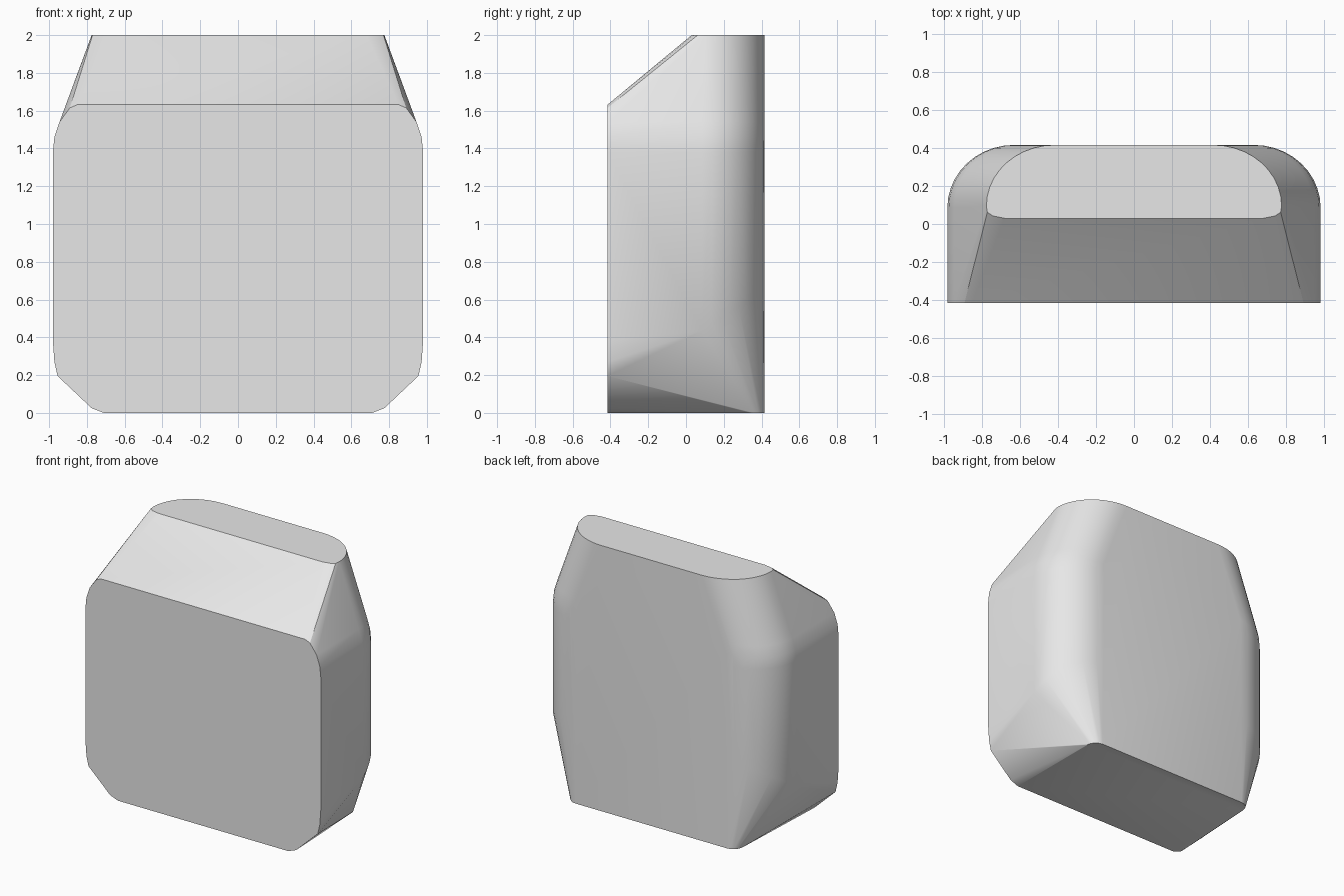
import bpy, bmesh
from math import sin, cos, pi, radians

cube = bpy.data.objects.get("Cube")
if cube:
    bpy.data.objects.remove(cube, do_unlink=True)

BACK, FRONT = 0.415, -0.415


def rear_corner(width, rx, ry, steps=10):
    """Quarter ellipse joining the side (at width) to the back."""
    for i in range(steps + 1):
        a = pi / 2 * i / steps
        yield width - rx + rx * cos(a), BACK - ry + ry * sin(a)


points = []

# Flat front outline
front = [(0.71, 0), (0.775, 0.025), (0.955, 0.195), (0.972, 0.27), (0.98, 0.38),
         (0.98, 1.38), (0.972, 1.46), (0.945, 1.54), (0.89, 1.615), (0.85, 1.632)]
points += [(x, FRONT, z) for x, z in front]

# Top cap: tight corners in front, broad corners behind
points += [(x, y, 2) for x, y in [(0.68, 0.03), (0.74, 0.042), (0.77, 0.062)]]
points += [(x, y, 2) for x, y in rear_corner(0.775, 0.36, 0.32)]

# Shoulder rings, easing into the taper
for width, z in [(0.98, 1.38), (0.972, 1.46), (0.945, 1.54)]:
    points += [(x, y, z) for x, y in rear_corner(width, 0.35, 0.33)]

# Lower ring climbs towards the back
points += [(x, y, 0.38 + 0.65 * max(0, y)) for x, y in rear_corner(0.98, 0.35, 0.33)]

# Base, with small rear corners
points += [(x, y, 0) for x, y in rear_corner(0.71, 0.08, 0.08, 5)]

# Wrap a shell around both mirrored halves
bm = bmesh.new()
for side in (1, -1):
    for x, y, z in points:
        bm.verts.new((side * x, y, z))
hull = bmesh.ops.convex_hull(bm, input=bm.verts[:])
loose = {g for g in hull["geom_interior"] + hull["geom_unused"]
         if isinstance(g, bmesh.types.BMVert) and g.is_valid}
bmesh.ops.delete(bm, geom=list(loose), context="VERTS")
bmesh.ops.dissolve_limit(bm, angle_limit=radians(0.5), verts=bm.verts[:], edges=bm.edges[:])
bmesh.ops.recalc_face_normals(bm, faces=bm.faces[:])
mesh = bpy.data.meshes.new("keycap_body")
bm.to_mesh(mesh)
bm.free()

body = bpy.data.objects.new("rounded_block", mesh)
bpy.context.collection.objects.link(body)

grey = bpy.data.materials.new("light_grey")
grey.use_nodes = True
grey.diffuse_color = (0.8, 0.8, 0.8, 1)
grey.node_tree.nodes["Principled BSDF"].inputs["Base Color"].default_value = (0.8, 0.8, 0.8, 1)
mesh.materials.append(grey)

bpy.ops.object.select_all(action="DESELECT")
body.select_set(True)
bpy.context.view_layer.objects.active = body
bpy.ops.object.shade_smooth_by_angle(angle=radians(30))
